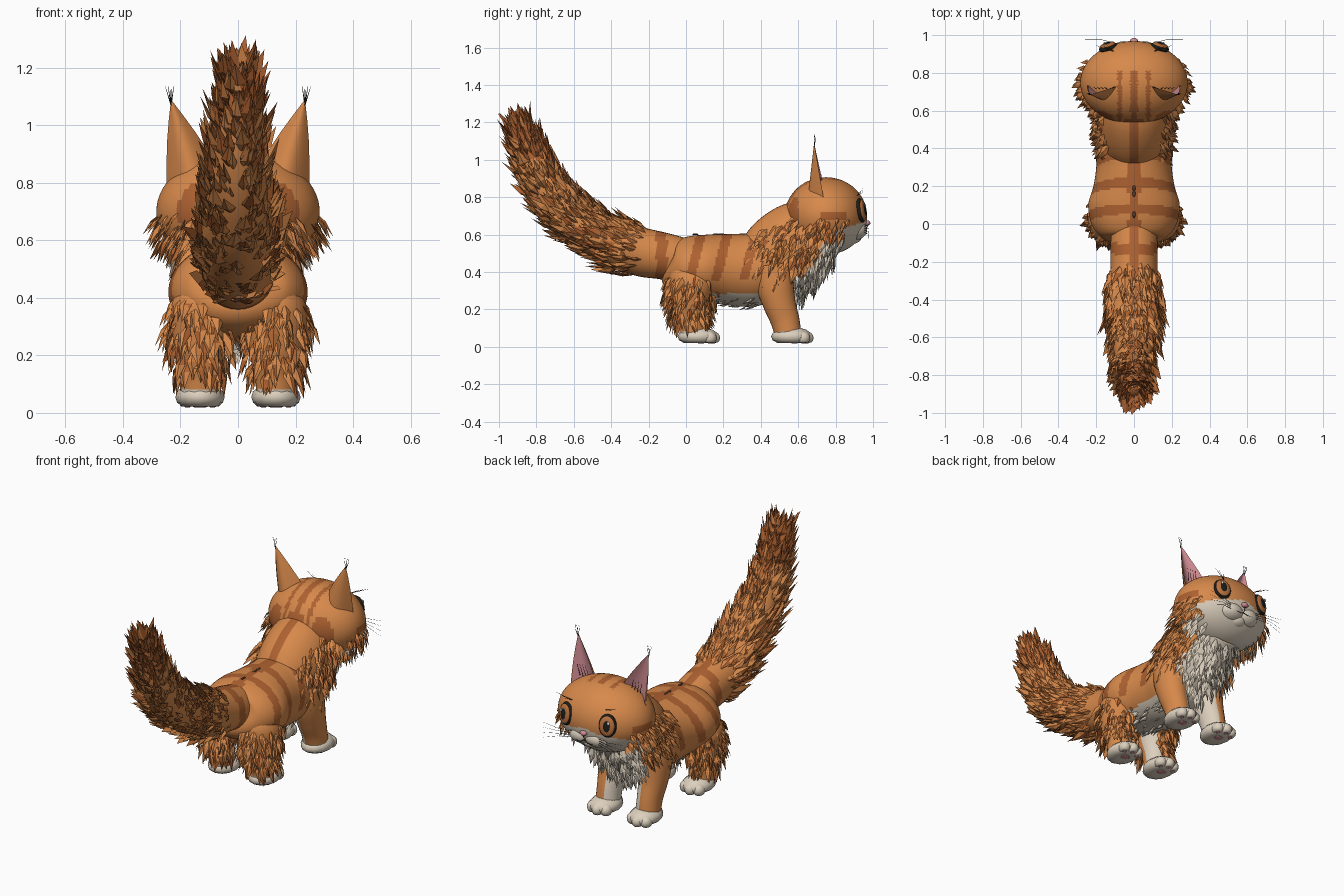
import bpy, bmesh, math, random
from mathutils import Vector, Matrix

random.seed(7)
cube = bpy.data.objects.get("Cube")
if cube:
    bpy.data.objects.remove(cube, do_unlink=True)

COLOURS = {
    "orange": (0.68, 0.25, 0.07), "rust": (0.42, 0.12, 0.03), "cream": (0.72, 0.63, 0.51),
    "black": (0.012, 0.012, 0.01), "pink": (0.62, 0.26, 0.29), "amber": (0.5, 0.17, 0.05),
    "white": (0.9, 0.9, 0.88), "dark_brown": (0.1, 0.04, 0.02)}
MATS = {}
for key, rgb in COLOURS.items():
    m = bpy.data.materials.new(key)
    m.use_nodes = True
    m.diffuse_color = (*rgb, 1)
    m.node_tree.nodes["Principled BSDF"].inputs["Base Color"].default_value = (*rgb, 1)
    MATS[key] = m


def finish(name, bm, paint, smooth=True):
    """Turn a bmesh into an object; paint is a colour or a rule on face centres."""
    bmesh.ops.recalc_face_normals(bm, faces=bm.faces)
    bm.normal_update()
    mesh = bpy.data.meshes.new(name)
    keys = []
    for f in bm.faces:
        key = paint if isinstance(paint, str) else paint(f.calc_center_median(), f.normal)
        if key not in keys:
            keys.append(key)
            mesh.materials.append(MATS[key])
        f.material_index = keys.index(key)
        f.smooth = smooth
    bm.to_mesh(mesh)
    bm.free()
    bpy.context.collection.objects.link(bpy.data.objects.new(name, mesh))


def ball(name, loc, radii, paint, facing=None, floor=None, seg=24):
    """Ellipsoid, optionally turned so its y axis follows a direction, or cut flat below."""
    bm = bmesh.new()
    bmesh.ops.create_uvsphere(bm, u_segments=seg, v_segments=seg * 2 // 3, radius=1)
    rot = Vector(facing).to_track_quat('Y', 'Z').to_matrix().to_4x4() if facing else Matrix()
    bm.transform(Matrix.Translation(loc) @ rot @ Matrix.Diagonal((*radii, 1)))
    if floor is not None:
        for v in bm.verts:
            v.co.z = max(v.co.z, floor)
    finish(name, bm, paint)


def sample(path, t):
    """Smooth interpolation of (y, z, width, depth) rings."""
    n = len(path) - 1
    i = min(int(max(t, 0) * n), n - 1)
    f = t * n - i
    a, b, c, d = (Vector(path[min(max(k, 0), n)]) for k in (i - 1, i, i + 1, i + 2))
    return 0.5 * (2 * b + (c - a) * f + (2 * a - 5 * b + 4 * c - d) * f * f
                  + (3 * b - a - 3 * c + d) * f ** 3)


def surface(path, t, ang, x=0):
    """Point, outward normal and lengthwise direction on a lofted tube."""
    y, z, w, d = sample(path, t)
    step = sample(path, min(t + .01, 1)) - sample(path, max(t - .01, 0))
    along = Vector((0, step[0], step[1])).normalized()
    up = Vector((0, -along.z, along.y))
    side = Vector((1, 0, 0))
    c, s = math.cos(ang), math.sin(ang)
    p = Vector((x, y, z)) + side * w * c + up * d * s
    return p, (side * c / w + up * s / d).normalized(), along


def loft(name, path, paint, x=0, rows=40, seg=48):
    bm = bmesh.new()
    rings = [[bm.verts.new(surface(path, r / rows, 2 * math.pi * k / seg, x)[0])
              for k in range(seg)] for r in range(rows + 1)]
    for lo, hi in zip(rings, rings[1:]):
        for k in range(seg):
            n = (k + 1) % seg
            bm.faces.new((lo[k], lo[n], hi[n], hi[k]))
    bm.faces.new(rings[0])
    bm.faces.new(rings[-1])
    finish(name, bm, paint)


def fur(name, roots, paint):
    """Pointed shards of fur; roots are (point, normal, direction, length)."""
    bm = bmesh.new()
    for p, n, d, size in roots:
        d = (d.normalized() + n * random.uniform(.05, .5)).normalized()
        side = d.cross(n).normalized()
        side = (side + n * random.uniform(-.7, .7)).normalized()
        w = size * random.uniform(.14, .22)
        back = p - n * .008
        mid = p + d * size * .4
        v = [bm.verts.new(q) for q in (back, mid + side * w, mid + n * w * .5, mid - side * w,
                                       p + d * size + side * random.uniform(-.5, .5) * w)]
        for face in ((0, 1, 2), (0, 2, 3), (1, 4, 2), (2, 4, 3), (0, 3, 4, 1)):
            bm.faces.new([v[k] for k in face])
    finish(name, bm, paint, smooth=False)


def strands(name, lines, colour, thick):
    """Fine hairs as bevelled curves."""
    cu = bpy.data.curves.new(name, 'CURVE')
    cu.dimensions = '3D'
    cu.bevel_depth = thick
    cu.bevel_resolution = 0
    for pts in lines:
        sp = cu.splines.new('POLY')
        sp.points.add(len(pts) - 1)
        for k, q in enumerate(pts):
            sp.points[k].co = (*q, 1)
            sp.points[k].radius = 1 - .7 * k / (len(pts) - 1)
    cu.materials.append(MATS[colour])
    bpy.context.collection.objects.link(bpy.data.objects.new(name, cu))


# Torso with tabby bands
def torso_paint(c, n):
    if c.z < .285 and c.y > .05:
        return "cream"
    lean = c.y - .25 * (c.z - .6)
    band = any(abs(lean - b) < .026 for b in (.08, .22, .37)) and c.z > .36
    return "rust" if band or (abs(c.x) < .03 and c.z > .5) else "orange"


torso = [(-.1, .44, .08, .07), (-.07, .43, .17, .13), (0, .425, .225, .165), (.1, .42, .242, .18),
         (.2, .415, .215, .188), (.3, .41, .2, .195), (.4, .41, .2, .19), (.5, .4, .17, .15),
         (.56, .4, .06, .06)]
loft("torso", torso, torso_paint, rows=90, seg=72)

# Neck and ruff
neck = [(.42, .42, .17, .19), (.5, .49, .19, .215), (.6, .57, .19, .21), (.72, .64, .17, .17)]
loft("neck", neck, lambda c, n: "cream" if n.z < -.4 and n.y > 0 else
     "rust" if abs(c.x) < .035 and n.z > 0 else "orange")
ruff = []
while len(ruff) < 430:
    a = random.uniform(0, 2 * math.pi)
    if math.sin(a) < .72:
        p, n, t = surface(neck, random.uniform(.02, 1), a)
        ruff.append((p, n, n * .2 - t * .6 - Vector((0, 0, .8)), random.uniform(.06, .13)))
fur("ruff_fur", ruff, lambda c, n: "cream" if c.z - .95 * (c.y - .6) < .365 and c.y > .5
    else "rust" if random.random() < .2 else "orange")

# Tail: smooth root, then shaggy plume
tail = [(.02, .45, .12, .12), (-.12, .485, .125, .125), (-.25, .51, .125, .13),
        (-.4, .565, .13, .12), (-.55, .65, .125, .12), (-.68, .77, .105, .11),
        (-.775, .91, .085, .095), (-.84, 1.05, .06, .07), (-.885, 1.165, .03, .03)]
loft("tail", tail, lambda c, n: "rust" if abs(c.y + .13) < .03 or c.z > 1 or
     (abs(c.x) < .03 and n.z > .3) else "orange", rows=60, seg=32)
plume = []
for k in range(760):
    p, n, t = surface(tail, random.uniform(.22, 1), random.uniform(0, 2 * math.pi))
    plume.append((p, n, t, random.uniform(.08, .155)))
fur("tail_fur", plume, lambda c, n: "rust" if random.random() < (.8 if c.z > 1.02 else .27)
    else "orange")

# Head
def head_paint(c, n):
    bridge = abs(c.x) < .085 and c.y > .88 and c.z < .695 - abs(c.x) * .3
    if bridge or (c.z < .605 + .3 * (c.y - .74) and c.y > .68):
        return "cream"
    crown = c.z > .75 and c.y < .81 and (abs(c.x) < .02 or abs(abs(c.x) - .075) < .012)
    cheek = abs(c.z - .7) < .016 and .72 < c.y < .86
    nape = c.y < .6 and c.z < .8 and abs(abs(c.x) - .08) > .03
    return "rust" if crown or cheek or nape else "orange"


ball("head", (0, .748, .7), (.284, .22, .207), head_paint, seg=96)
for s, side in ((1, "left"), (-1, "right")):
    ball(side + "_muzzle", (s * .052, .9, .625), (.08, .068, .054), "cream")

    # Eyes
    look = Vector((s * .28, .94, .15))
    at = Vector((s * .137, .935, .73))
    for part, out, radii, colour in (
            ("eye_rim", .0, (.051, .02, .066), "black"), ("iris", .012, (.043, .013, .056), "amber"),
            ("pupil", .019, (.024, .008, .036), "black")):
        ball(f"{side}_{part}", at + look * out, radii, colour, look)
    ball(side + "_eye_glint", at + look * .025 + Vector((s * .012, 0, .022)),
         (.008, .004, .01), "white", look, seg=12)

    # Ears: curved outer shell and shallower lining
    tip = Vector((s * .233, .685, 1.09))
    for part, bulge, inset, colour in (("ear", .08, 0, "orange"), ("ear_lining", .05, .008, "pink")):
        bm = bmesh.new()
        rows = []
        for h in (0, .25, .5, .75, .97):
            row = []
            for k in range(13):
                f = k / 12
                base = Vector((s * (.248 - inset - (.175 - 2 * inset) * f),
                               .735 - bulge * math.sin(math.pi * f), .8 + .06 * f))
                row.append(bm.verts.new(base.lerp(tip, h) + Vector(
                    (s * .012 * (.5 - f) * math.sin(math.pi * h), 0, 0))))
            rows.append(row)
        for lo, hi in zip(rows, rows[1:]):
            for k in range(12):
                bm.faces.new((lo[k], lo[k + 1], hi[k + 1], hi[k]))
        finish(f"{side}_{part}", bm, colour)
    strands(side + "_ear_tuft", [[tip - Vector((0, 0, .02)), tip + Vector(
        (s * (k - 1) * .006, (k % 2) * .008, .02)), tip + Vector((s * (k - 1) * .01, 0, .045))]
        for k in range(4)], "black", .002)
    strands(side + "_ear_hair", [[(s * (.14 + .02 * k), .715, .86), (s * (.16 + .018 * k), .725, .93)]
                                 for k in range(4)], "dark_brown", .002)

    # Whiskers and brow hairs
    strands(side + "_whiskers", [[(s * .07, .95, .645 - k * .01), (s * .17, .975, .65 - k * .016),
                                  (s * .26, .975, .66 - k * .03)] for k in range(4)], "black", .0015)
    strands(side + "_brow", [[(s * .11, .915, .81), (s * (.14 + .03 * k), .945, .825 + .01 * k)]
                             for k in range(3)], "dark_brown", .002)
    strands(side + "_mouth", [[(0, .956, .618), (s * .025, .966, .604), (s * .06, .963, .608)]],
            "black", .003)

    # Cheek fur
    cheeks = []
    for k in range(80):
        a, h = random.uniform(-.85, .65), random.uniform(-.8, .02)
        r = math.sqrt(1 - h * h)
        n = Vector((s * r * math.cos(a), r * math.sin(a), h))
        p = Vector((n.x * .278, .748 + n.y * .215, .7 + h * .2))
        cheeks.append((p, n, Vector((s * .25, -.3, -.8)), random.uniform(.06, .11)))
    fur(side + "_cheek_fur", cheeks, lambda c, n: "cream" if c.z < .56 and c.y > .72
        else "rust" if random.random() < .18 else "orange")

    # Legs
    def leg_paint(c, n):
        inner = n.x * s < -.3 and (c.z < .36 if c.y > .3 else c.z < .26 and n.y > 0)
        return "cream" if inner or c.z < .08 else "orange"

    fore = [(.46, .44, .08, .1), (.475, .33, .085, .1), (.5, .23, .078, .087),
            (.53, .14, .068, .077), (.55, .05, .068, .07)]
    hind = [(.05, .45, .06, .09), (.035, .36, .11, .125), (.02, .24, .098, .1),
            (.03, .14, .075, .075), (.04, .05, .068, .07)]
    for part, path, y in (("front", fore, .57), ("back", hind, .07)):
        loft(f"{side}_{part}_leg", path, leg_paint, x=s * .132, rows=32, seg=28)
        name = f"{side}_{part}_paw"
        ball(name, (s * .132, y - .005, .055), (.086, .11, .052), "cream", floor=.022, seg=12)
        for k in (-1, 0, 1):
            ball(f"{name}_toe_{k + 2}", (s * .132 + k * .044, y + .074 - abs(k) * .018, .048),
                 (.033, .038, .035), "cream", floor=.022, seg=12)
            ball(f"{name}_toe_pad_{k + 2}", (s * .132 + k * .044, y + .075 - abs(k) * .018, .022),
                 (.011, .012, .004), "pink", seg=12)
        ball(name + "_pad", (s * .132, y + .01, .022), (.026, .022, .004), "pink", seg=12)

    # Thigh and hock fur, trailing down
    thigh = []
    while len(thigh) < 160:
        a = random.uniform(0, 2 * math.pi)
        if math.cos(a) * s > -.45 or math.sin(a) < 0:
            p, n, t = surface(hind, random.uniform(.1, .74), a, s * .132)
            thigh.append((p, n, t, random.uniform(.07, .12)))
    fur(side + "_thigh_fur", thigh, lambda c, n: "rust" if random.random() < .3 else "orange")

# Belly fur
belly = []
for k in range(60):
    p, n, t = surface(torso, random.uniform(.3, .78), -math.pi / 2 + random.uniform(-.7, .7))
    belly.append((p, n, -t, random.uniform(.04, .08)))
fur("belly_fur", belly, "cream")

# Chin, nose and flecks along the spine
ball("chin", (0, .885, .59), (.06, .055, .04), "cream")
ball("nose", (0, .968, .662), (.022, .018, .015), "pink", seg=12)
strands("nose_crease", [[(0, .972, .65), (0, .958, .618)]], "black", .003)
for k, y in enumerate((.05, .16, .19, .34)):
    ball(f"spine_fleck_{k + 1}", (0, y, .602), (.008, .018, .004), "dark_brown", seg=12)
